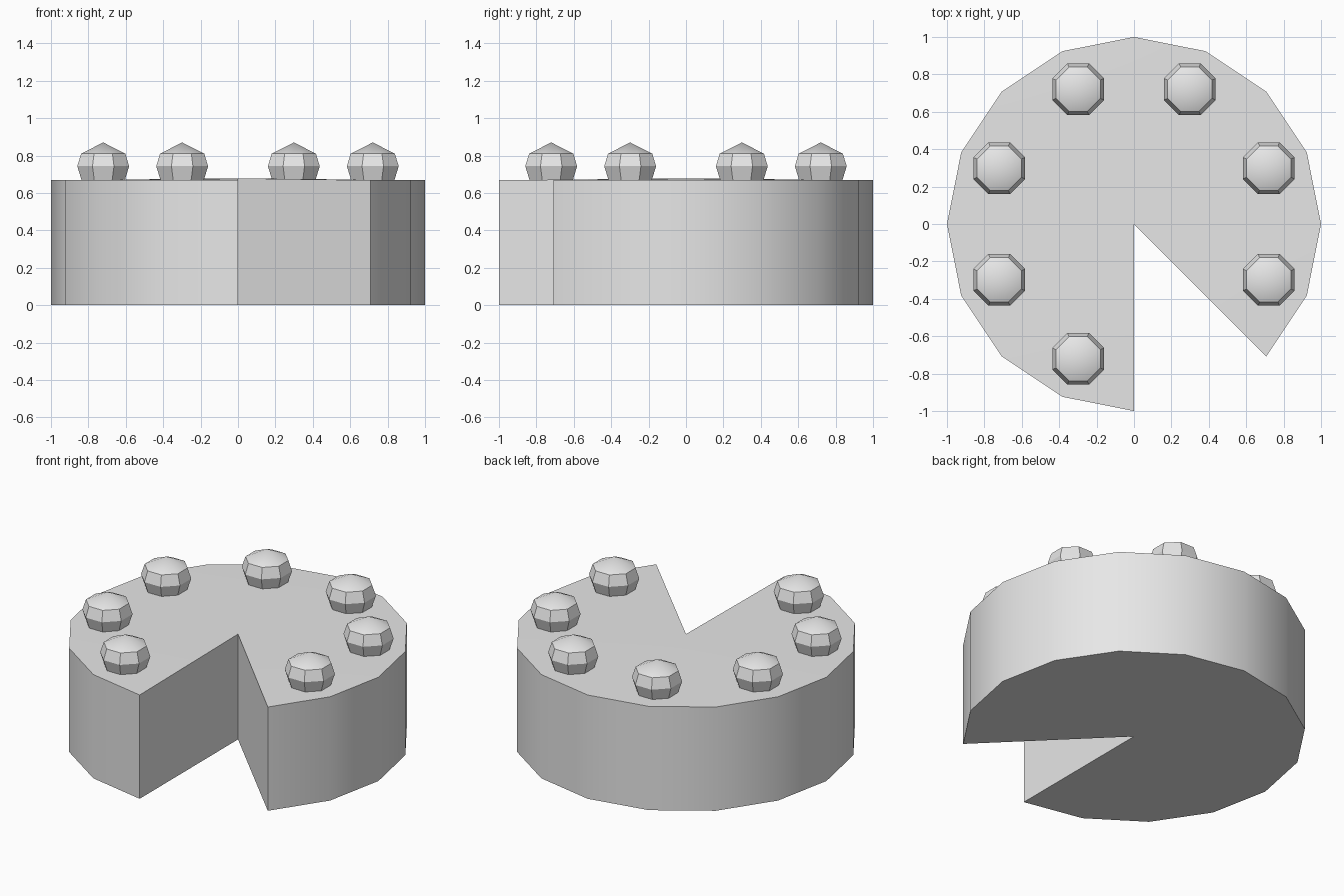
import bpy, bmesh, math

cube = bpy.data.objects.get("Cube")
if cube:
    bpy.data.objects.remove(cube, do_unlink=True)

grey = bpy.data.materials.new("plain grey")
grey.use_nodes = True
grey.diffuse_color = (0.8, 0.8, 0.8, 1)
grey.node_tree.nodes["Principled BSDF"].inputs["Base Color"].default_value = (0.8, 0.8, 0.8, 1)

RIM_Z = 0.668


def ring(bm, r, z, angles):
    return [bm.verts.new((r * math.cos(a), r * math.sin(a), z)) for a in angles]


def finish(bm, name, location=(0, 0, 0)):
    bmesh.ops.recalc_face_normals(bm, faces=bm.faces)
    mesh = bpy.data.meshes.new(name)
    bm.to_mesh(mesh)
    bm.free()
    mesh.materials.append(grey)
    obj = bpy.data.objects.new(name, mesh)
    obj.location = location
    bpy.context.collection.objects.link(obj)
    bpy.ops.object.select_all(action='DESELECT')
    obj.select_set(True)
    bpy.context.view_layer.objects.active = obj
    bpy.ops.object.shade_smooth_by_angle(angle=math.radians(30))
    return obj


# Cake: sixteen-sided drum with two sectors cut out and a slightly raised middle
bm = bmesh.new()
angles = [math.radians(-45 + 22.5 * i) for i in range(15)]
bottom = [bm.verts.new((0, 0, 0))] + ring(bm, 1, 0, angles)
top = [bm.verts.new((0, 0, RIM_Z + 0.01))] + ring(bm, 1, RIM_Z, angles)
bm.faces.new(bottom)
for i in range(len(top)):
    j = (i + 1) % len(top)
    bm.faces.new((bottom[i], bottom[j], top[j], top[i]))
for a, b in zip(top[1:], top[2:]):
    bm.faces.new((top[0], a, b))
finish(bm, "cake")

# Topping balls: eight-sided, pointed, sunk into the cake, one per remaining slice
octagon = [math.radians(22.5 + 45 * i) for i in range(8)]
for k in range(7):
    bm = bmesh.new()
    rings = [ring(bm, r, z, octagon)
             for r, z in ((0.125, 0), (0.15, 0.075), (0.128, 0.142))]
    tip = bm.verts.new((0, 0, 0.202))
    bm.faces.new(rings[0])
    for i in range(8):
        j = (i + 1) % 8
        for low, high in zip(rings, rings[1:]):
            bm.faces.new((low[i], low[j], high[j], high[i]))
        bm.faces.new((rings[-1][i], rings[-1][j], tip))
    a = math.radians(-22.5 + 45 * k)
    finish(bm, f"topping_ball_{k + 1}", (0.78 * math.cos(a), 0.78 * math.sin(a), RIM_Z))
